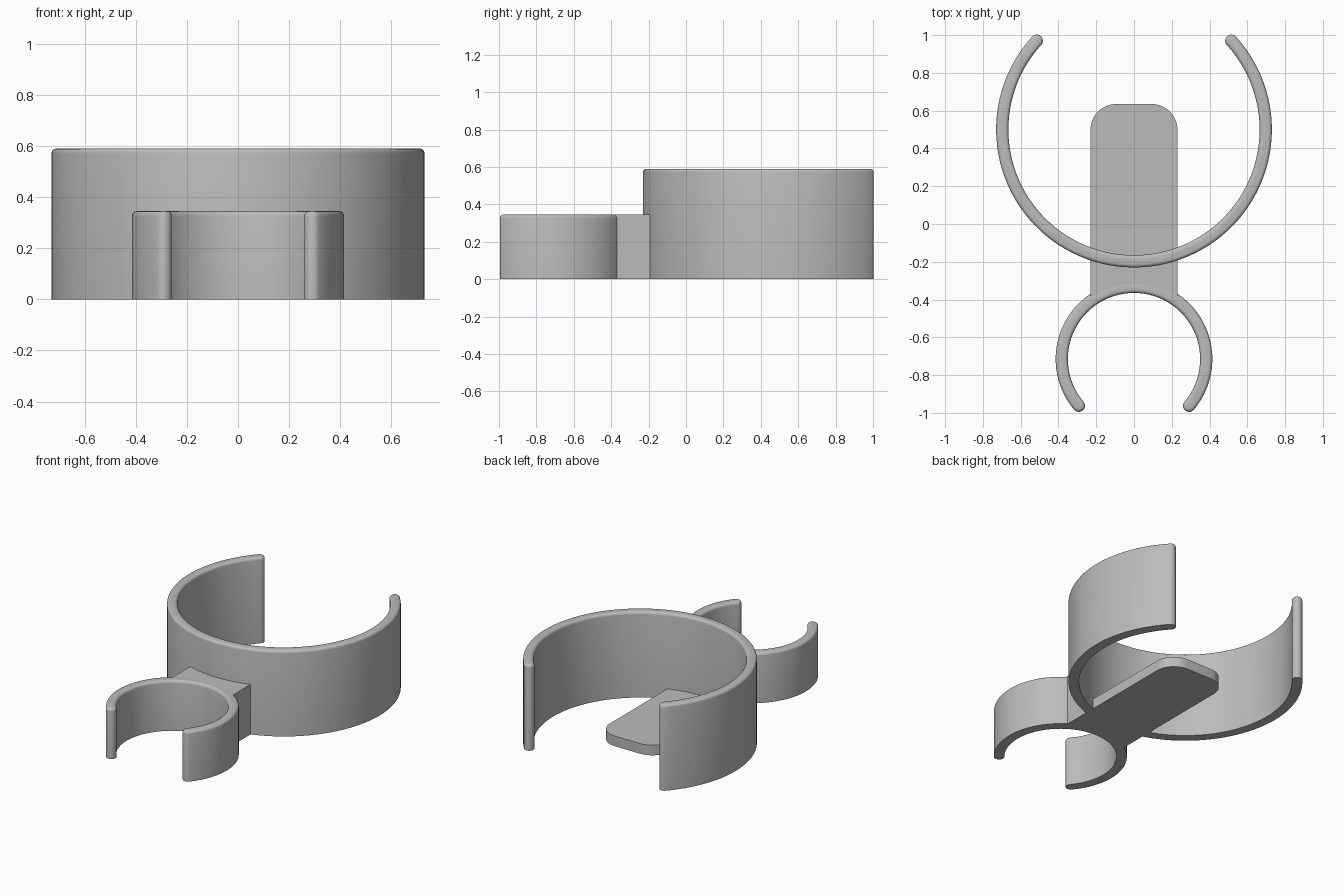
import bpy
import bmesh
from math import sin, cos, radians, sqrt, degrees, asin

cube = bpy.data.objects.get("Cube")
if cube:
    bpy.data.objects.remove(cube, do_unlink=True)

grey = bpy.data.materials.new("plain grey")
grey.use_nodes = True
colour = (0.5, 0.5, 0.5, 1)
grey.diffuse_color = colour
grey.node_tree.nodes["Principled BSDF"].inputs["Base Color"].default_value = colour


def arc(cx, cy, r, start, end, steps):
    """Points on an arc, angles in degrees."""
    angles = [radians(start + (end - start) * i / steps) for i in range(steps + 1)]
    return [(cx + r * cos(a), cy + r * sin(a)) for a in angles]


def prism(name, outline, height, fillet=0):
    """Extrude an outline up from the ground, optionally rounding its top rim."""
    bm = bmesh.new()
    base = bm.faces.new([bm.verts.new((x, y, 0)) for x, y in outline])
    made = bmesh.ops.extrude_face_region(bm, geom=[base], use_keep_orig=True)
    for v in made["geom"]:
        if isinstance(v, bmesh.types.BMVert):
            v.co.z = height
    bmesh.ops.recalc_face_normals(bm, faces=bm.faces)
    if fillet:
        rim = [e for e in bm.edges if all(v.co.z > height / 2 for v in e.verts)]
        bmesh.ops.bevel(bm, geom=rim, offset=fillet, segments=4, profile=0.5,
                        affect='EDGES', clamp_overlap=False)
    mesh = bpy.data.meshes.new(name)
    bm.to_mesh(mesh)
    bm.free()
    mesh.materials.append(grey)
    mesh.shade_smooth()
    mesh.set_sharp_from_angle(angle=radians(35))
    obj = bpy.data.objects.new(name, mesh)
    bpy.context.collection.objects.link(obj)
    return obj


def clip_ring(name, cy, outer, inner, start, end, height):
    """Open ring with rounded tips and a rounded top rim."""
    mid, tip = (outer + inner) / 2, (outer - inner) / 2

    def cap(angle, turn):
        a = radians(angle)
        return arc(mid * cos(a), cy + mid * sin(a), tip,
                   angle + turn, angle + turn + 180, 10)[1:-1]

    outline = (arc(0, cy, outer, start, end, 80) + cap(end, 0)
               + arc(0, cy, inner, end, start, 80) + cap(start, 180))
    return prism(name, outline, height, fillet=0.018)


# Open rings: the large one faces back, the small one faces front
big_y, small_y = 0.5, -0.715
big_mid, small_mid = 0.697, 0.382
clip_ring("large_clip", big_y, 0.73, 0.665, 137.6, 402.4, 0.59)
clip_ring("small_clip", small_y, 0.415, 0.35, -40.3, 220.3, 0.345)

# Block joining the rings, curved to fit both
half = 0.23
a = degrees(asin(half / small_mid))
b = degrees(asin(half / big_mid))
front_curve = arc(0, small_y, small_mid, 90 + a, 90 - a, 20)
back_curve = arc(0, big_y, big_mid, 270 + b, 270 - b, 20)
prism("joining_block", front_curve + back_curve, 0.345)

# Thin tongue running back beneath the large ring
start_y = big_y - sqrt(big_mid ** 2 - half ** 2)
end_y, corner = 0.635, 0.135
inset = half - corner
tongue = ([(-half, start_y)] + back_curve[::-1][1:-1] + [(half, start_y)]
          + arc(inset, end_y - corner, corner, 0, 90, 12)
          + arc(-inset, end_y - corner, corner, 90, 180, 12))
prism("support_tongue", tongue, 0.07)
